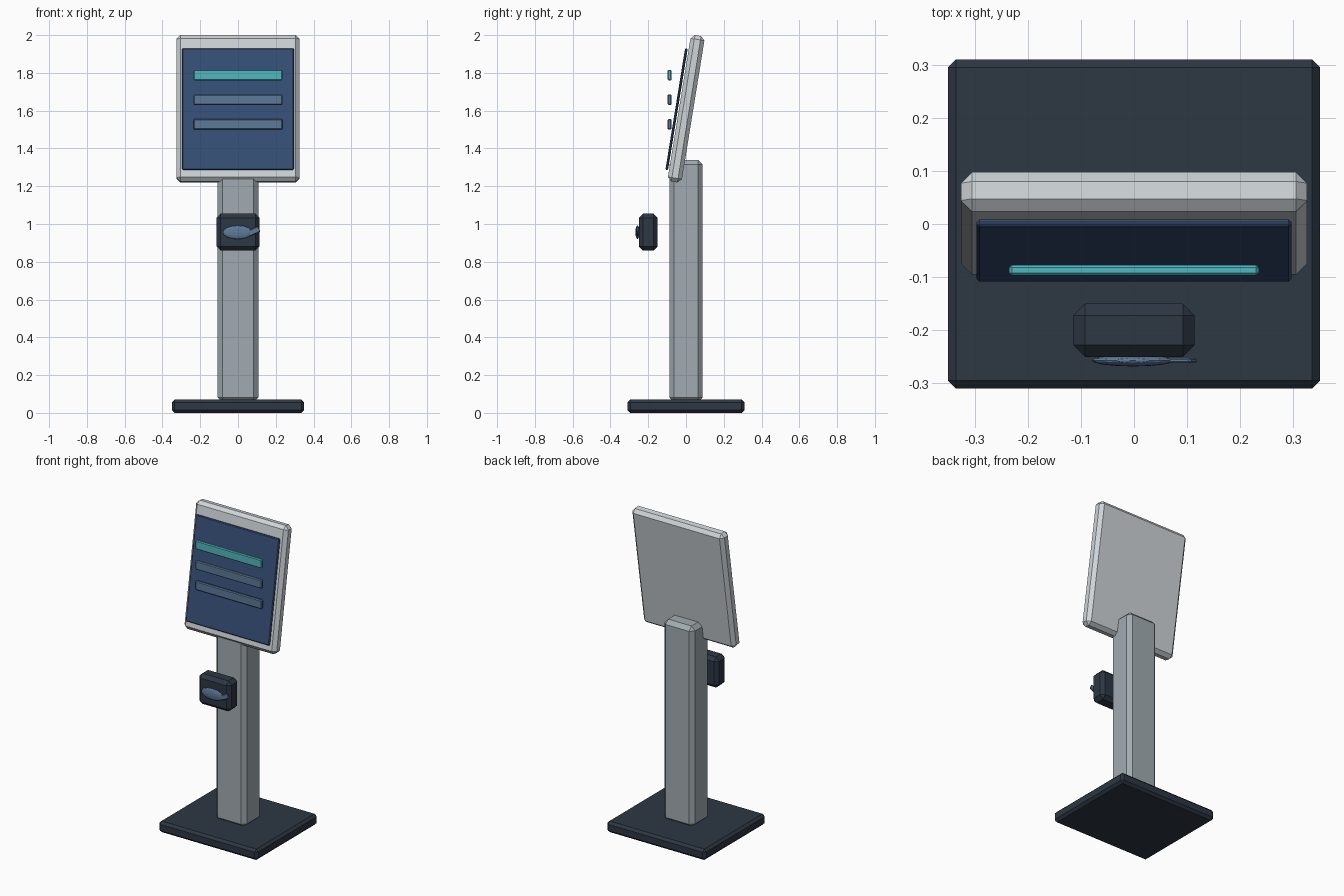
import bpy
from math import radians

if "Cube" in bpy.data.objects:
    bpy.data.objects.remove(bpy.data.objects["Cube"])


def material(name, rgb):
    mat = bpy.data.materials.new(name)
    mat.diffuse_color = (*rgb, 1)
    mat.use_nodes = True
    mat.node_tree.nodes["Principled BSDF"].inputs["Base Color"].default_value = mat.diffuse_color
    return mat


slate = material("slate", (0.026, 0.038, 0.056))
steel = material("steel", (0.36, 0.41, 0.44))
silver = material("silver", (0.62, 0.66, 0.69))
navy = material("navy", (0.036, 0.078, 0.175))
teal = material("teal", (0.08, 0.48, 0.52))
blue = material("dusty_blue", (0.11, 0.195, 0.32))


def box(name, loc, size, chamfer, mat, rot=(0, 0, 0)):
    bpy.ops.mesh.primitive_cube_add(size=1, location=loc)
    ob = bpy.context.object
    ob.name = name
    ob.scale = size
    bpy.ops.object.transform_apply(location=False, rotation=False, scale=True)
    ob.rotation_euler = rot
    bev = ob.modifiers.new("chamfer", 'BEVEL')
    bev.width = chamfer
    bev.segments = 1
    ob.data.materials.append(mat)
    return ob


# Floor plate and column
box("base", (0, 0, 0.035), (0.70, 0.62, 0.07), 0.015, slate)
box("column", (0, 0, 0.698), (0.216, 0.175, 1.284), 0.025, steel)

# Display, leaning back
tilt = (radians(-9.2), 0, 0)
box("display_housing", (0, 0.001, 1.61), (0.652, 0.075, 0.785), 0.021, silver, tilt)
box("screen", (0, -0.05, 1.608), (0.592, 0.014, 0.652), 0.005, navy, tilt)

# Upright menu bars floating in front of the screen
for i, z in enumerate((1.788, 1.658, 1.528)):
    box(f"menu_bar_{i + 1}", (0, -0.087, z), (0.47, 0.02, 0.057), 0.005,
        blue if i else teal)

# Reader box with fish-shaped badge
box("reader_box", (0, -0.2, 0.957), (0.228, 0.1, 0.195), 0.022, slate)

bpy.ops.mesh.primitive_uv_sphere_add(segments=16, ring_count=8, radius=1,
                                     location=(-0.002, -0.257, 0.956))
body = bpy.context.object
body.name = "badge_body"
body.scale = (0.078, 0.011, 0.036)
bpy.ops.object.transform_apply(location=False, rotation=False, scale=True)
body.data.materials.append(blue)

box("badge_tail", (0.085, -0.257, 0.962), (0.06, 0.01, 0.031), 0.003, blue,
    (0, radians(-25), 0))
